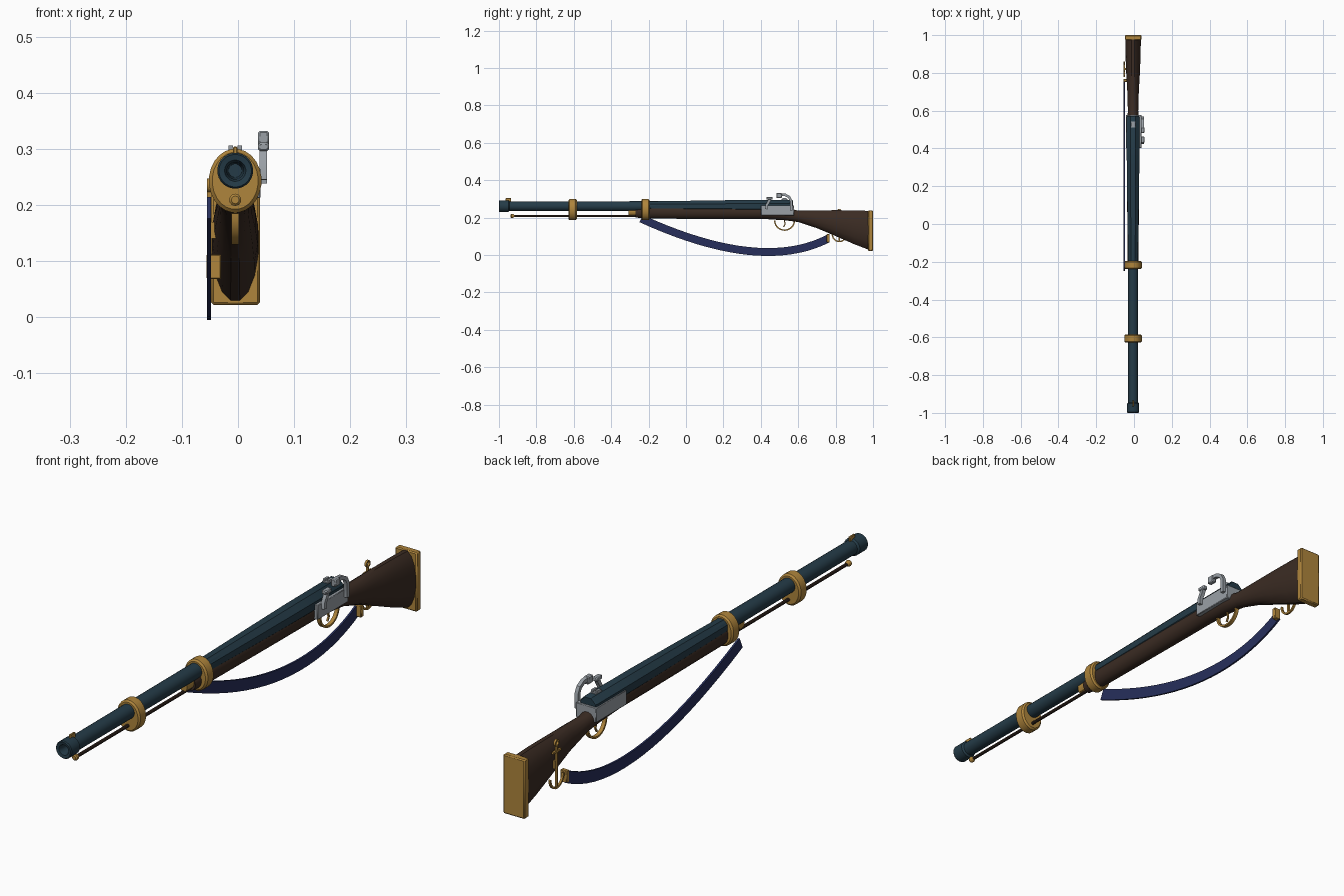
import bpy, bmesh, math
from mathutils import Vector

if "Cube" in bpy.data.objects:
    bpy.data.objects.remove(bpy.data.objects["Cube"])

CX = -0.005  # centre line of the barrel


def colour(name, rgb):
    m = bpy.data.materials.new(name)
    m.diffuse_color = (*rgb, 1)
    m.use_nodes = True
    m.node_tree.nodes["Principled BSDF"].inputs["Base Color"].default_value = m.diffuse_color
    return m


STEEL = colour("blued steel", (0.018, 0.044, 0.064))
WOOD = colour("dark walnut", (0.044, 0.025, 0.017))
BRASS = colour("brass", (0.43, 0.235, 0.045))
CLOTH = colour("navy strap", (0.020, 0.028, 0.105))
SILVER = colour("bright steel", (0.32, 0.35, 0.38))


def finish(name, bm, mat, bevel=0):
    bmesh.ops.recalc_face_normals(bm, faces=bm.faces)
    me = bpy.data.meshes.new(name)
    bm.to_mesh(me)
    bm.free()
    me.materials.append(mat)
    me.shade_smooth()
    me.set_sharp_from_angle(angle=math.radians(32))
    ob = bpy.data.objects.new(name, me)
    bpy.context.collection.objects.link(ob)
    if bevel:
        b = ob.modifiers.new("bevel", "BEVEL")
        b.width, b.segments = bevel, 1
    return ob


def loft(name, sections, mat, n=16, cx=CX):
    """Skin ellipses (y, centre z, half width, half height) along y."""
    bm = bmesh.new()
    rings = []
    for y, cz, rx, rz in sections:
        rings.append([bm.verts.new((cx + rx * math.cos(a), y, cz + rz * math.sin(a)))
                      for a in (2 * math.pi * (i + 0.5) / n for i in range(n))])
    for a, b in zip(rings, rings[1:]):
        for i in range(n):
            j = (i + 1) % n
            bm.faces.new((a[i], a[j], b[j], b[i]))
    bm.faces.new(rings[0])
    bm.faces.new(rings[-1])
    return finish(name, bm, mat)


def box(name, x, y, z, mat, bevel=0):
    bm = bmesh.new()
    bmesh.ops.create_cube(bm, size=1)
    for v in bm.verts:
        v.co = [(r[0] + r[1]) / 2 + c * (r[1] - r[0]) for c, r in zip(v.co, (x, y, z))]
    return finish(name, bm, mat, bevel)


def ribbon(name, path, width, x0, x1, mat, closed=False):
    """Band of given width along a (y, z) path, from x0 to x1."""
    bm = bmesh.new()
    p = [Vector(q) for q in path]
    rings = []
    n = len(p)
    for i, q in enumerate(p):
        if closed:
            t = p[(i + 1) % n] - p[i - 1]
        else:
            t = p[min(i + 1, n - 1)] - p[max(i - 1, 0)]
        t.normalize()
        o = Vector((-t.y, t.x)) * width / 2
        a, b = q + o, q - o
        rings.append([bm.verts.new(c) for c in
                      ((x0, *a), (x1, *a), (x1, *b), (x0, *b))])
    pairs = list(zip(rings, rings[1:]))
    if closed:
        pairs.append((rings[-1], rings[0]))
    else:
        bm.faces.new(rings[0])
        bm.faces.new(rings[-1])
    for a, b in pairs:
        for i in range(4):
            j = (i + 1) % 4
            bm.faces.new((a[i], a[j], b[j], b[i]))
    return finish(name, bm, mat)


def arc(cy, cz, ry, rz, a0, a1, n):
    return [(cy + ry * math.cos(math.radians(a0 + (a1 - a0) * i / n)),
             cz + rz * math.sin(math.radians(a0 + (a1 - a0) * i / n))) for i in range(n + 1)]


# Round barrel with muzzle ring and hollow bore
BZ = 0.261
loft("barrel", [(y, BZ, r, r) for y, r in (
    (-0.90, 0.012), (-0.985, 0.015), (-0.998, 0.019), (-1.0, 0.029), (-0.996, 0.032),
    (-0.95, 0.032), (-0.944, 0.026), (-0.2, 0.027), (0.1, 0.028))], STEEL, 24)
# Eight-sided breech
loft("breech", [(y, BZ, r, r) for y, r in (
    (-0.2, 0.028), (0.1, 0.033), (0.3, 0.036), (0.565, 0.037), (0.572, 0.033))], STEEL, 8)

# Stock: top, bottom and half width along the length
stock = [(-0.27, 0.25, 0.2, 0.022), (-0.2, 0.27, 0.194, 0.029), (0.25, 0.27, 0.192, 0.033),
         (0.42, 0.268, 0.192, 0.034), (0.53, 0.255, 0.185, 0.032), (0.6, 0.238, 0.176, 0.028),
         (0.7, 0.24, 0.143, 0.031), (0.8, 0.241, 0.1, 0.037), (0.9, 0.241, 0.056, 0.041),
         (0.978, 0.238, 0.026, 0.042)]
loft("stock", [(y, (t + b) / 2, w, (t - b) / 2) for y, t, b, w in stock], WOOD, 16)
box("butt_plate", (-0.048, 0.039), (0.974, 1.0), (0.022, 0.238), BRASS, 0.004)

# Barrel bands
for name, y in (("front_band", -0.606), ("rear_band", -0.217)):
    loft(name, [(y + dy, 0.243, 0.047 - s, 0.057 - s) for dy, s in (
        (-0.022, 0.006), (-0.016, 0), (0.016, 0), (0.022, 0.006))], BRASS, 24)

# Ramrod, its tip and its holder
RZ = 0.209
loft("ramrod", [(-0.925, RZ, 0.006, 0.006), (-0.2, RZ, 0.006, 0.006)], WOOD, 10)
loft("ramrod_tip", [(y, RZ, r, r) for y, r in (
    (-0.938, 0.007), (-0.934, 0.011), (-0.926, 0.011), (-0.918, 0.006))], BRASS, 10)
loft("ramrod_holder", [(y, 0.231, r, 0.021) for y, r in (
    (-0.308, 0.016), (-0.26, 0.018), (-0.235, 0.024))], BRASS, 10)

# Sights
box("front_sight", (CX - 0.004, CX + 0.004), (-0.965, -0.935), (0.28, 0.304), BRASS, 0.002)
for i, s in enumerate((-1, 1)):
    x = CX + s * 0.008
    box("rear_sight_leaf_%d" % i, (x - 0.004, x + 0.004), (0.515, 0.537), (0.285, 0.306), SILVER)
box("rear_sight_base", (CX - 0.012, CX + 0.012), (0.51, 0.542), (0.285, 0.299), SILVER)

# Lock plates through both sides, hammer and striking arm on the right
box("lock_plate", (-0.042, 0.040), (0.402, 0.578), (0.212, 0.266), SILVER, 0.002)
ribbon("hammer", [(0.562, 0.238), (0.562, 0.29), (0.552, 0.31), (0.53, 0.322), (0.498, 0.324)],
       0.014, 0.038, 0.052, SILVER)
box("hammer_jaw", (0.036, 0.055), (0.483, 0.512), (0.304, 0.332), SILVER, 0.003)
ribbon("striking_arm", [(0.43, 0.245), (0.432, 0.268), (0.442, 0.285), (0.452, 0.305)],
       0.014, 0.038, 0.052, SILVER)
box("striking_head", (0.036, 0.055), (0.43, 0.463), (0.296, 0.311), SILVER, 0.003)

# Trigger and guard
ribbon("trigger_guard", arc(0.527, 0.185, 0.053, 0.052, 180, 360, 14), 0.007,
       CX - 0.007, CX + 0.007, BRASS)
ribbon("trigger", [(0.525, 0.19), (0.53, 0.165), (0.522, 0.15)], 0.006, CX - 0.003, CX + 0.003, BRASS)

# Hanging strap on the left side
A, B, C = Vector((-0.24, 0.195)), Vector((0.40, -0.097)), Vector((0.76, 0.088))
strap = [A * (1 - t) ** 2 + B * 2 * t * (1 - t) + C * t * t for t in (i / 20 for i in range(21))]
ribbon("strap", strap, 0.042, -0.055, -0.048, CLOTH)
box("strap_clip", (-0.056, -0.03), (0.752, 0.768), (0.068, 0.112), BRASS, 0.002)

# Anchor ornament on the left of the stock
AX = (-0.055, -0.047)
ribbon("anchor_ring", arc(0.82, 0.235, 0.010, 0.010, 0, 330, 11), 0.005, *AX, BRASS, True)
box("anchor_shank", AX, (0.8165, 0.8235), (0.072, 0.226), BRASS)
box("anchor_bar", AX, (0.796, 0.844), (0.201, 0.208), BRASS)
ribbon("anchor_arms", arc(0.82, 0.112, 0.038, 0.04, 180, 360, 12), 0.007, *AX, BRASS)
box("anchor_mount", (-0.05, -0.02), (0.814, 0.826), (0.14, 0.17), BRASS)
